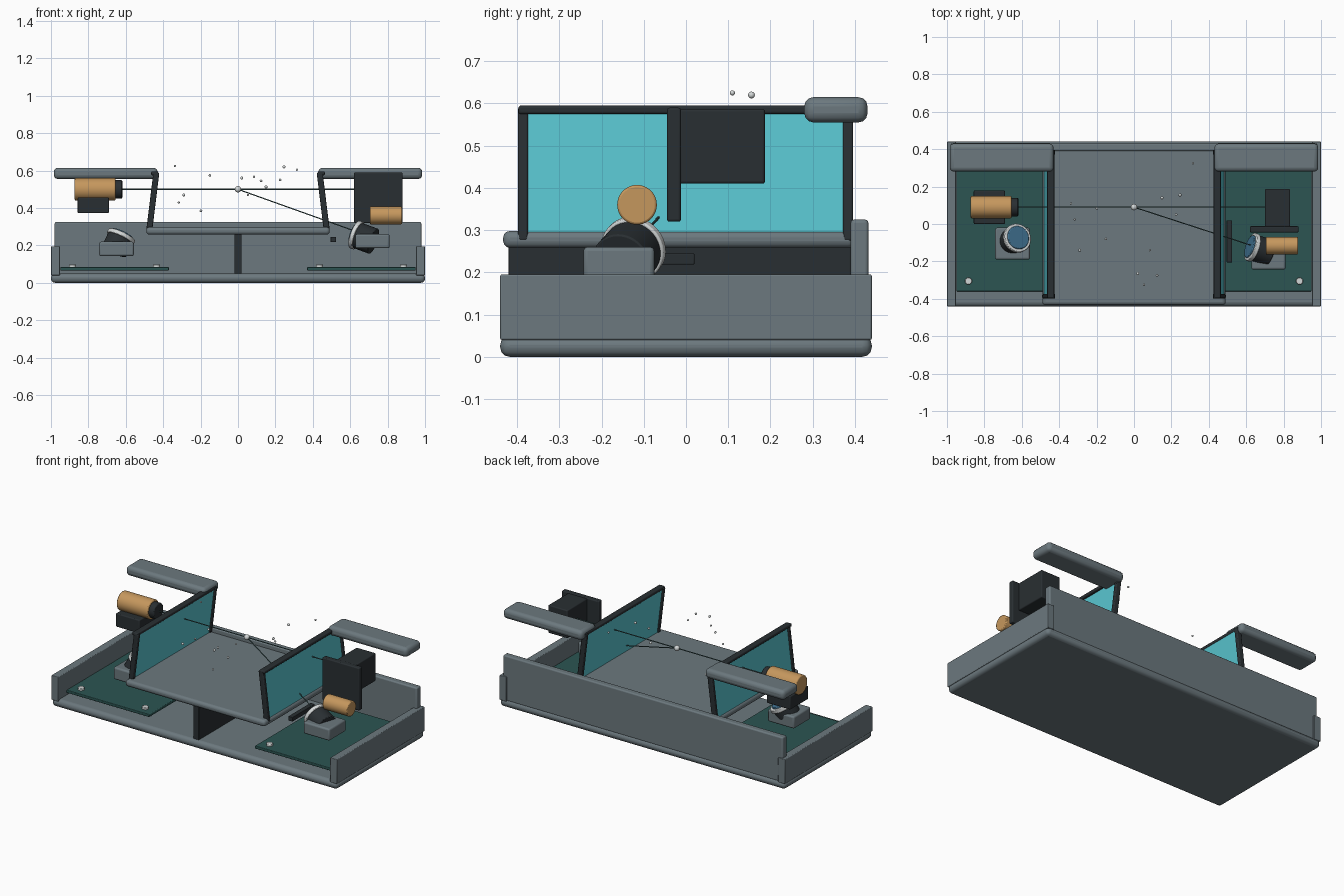
import bpy, math
from mathutils import Vector

if "Cube" in bpy.data.objects:
    bpy.data.objects.remove(bpy.data.objects["Cube"])


def mat(name, c):
    m = bpy.data.materials.new(name)
    m.diffuse_color = (*c, 1)
    m.use_nodes = True
    m.node_tree.nodes["Principled BSDF"].inputs["Base Color"].default_value = m.diffuse_color
    return m


SLATE = mat("slate", (0.15, 0.19, 0.21))
DARK = mat("charcoal", (0.022, 0.028, 0.032))
GREEN = mat("board_green", (0.025, 0.09, 0.085))
CYAN = mat("cyan_glass", (0.1, 0.56, 0.63))
COPPER = mat("copper", (0.56, 0.31, 0.11))
WHITE = mat("pale_metal", (0.65, 0.68, 0.68))
BLUE = mat("lens_blue", (0.05, 0.16, 0.27))
BEAM = mat("beam", (0.05, 0.11, 0.11))


def finish(o, name, m, bevel=0, seg=3):
    o.name = name
    o.data.materials.append(m)
    if bevel:
        b = o.modifiers.new("bevel", 'BEVEL')
        b.width, b.segments = bevel, seg
        b.limit_method = 'ANGLE'
    bpy.ops.object.shade_smooth_by_angle(angle=math.radians(35))
    return o


def box(name, x, y, z, m, bevel=0.006, tilt=0):
    size = [b - a for a, b in (x, y, z)]
    bpy.ops.mesh.primitive_cube_add(size=1, location=[(a + b) / 2 for a, b in (x, y, z)])
    o = bpy.context.object
    for v in o.data.vertices:
        v.co = [c * s for c, s in zip(v.co, size)]
    o.rotation_euler.y = tilt
    return finish(o, name, m, bevel)


def rod(name, a, b, r, m, bevel=0, n=40):
    a, b = Vector(a), Vector(b)
    bpy.ops.mesh.primitive_cylinder_add(vertices=n, radius=r, depth=(b - a).length,
                                        location=(a + b) / 2)
    o = bpy.context.object
    o.rotation_euler = (b - a).to_track_quat('Z', 'Y').to_euler()
    return finish(o, name, m, bevel, 2)


def ball(name, p, r, m):
    bpy.ops.mesh.primitive_uv_sphere_add(segments=16, ring_count=10, radius=r, location=p)
    return finish(bpy.context.object, name, m)


def collector(name, p, d, length=0.11):
    # tilted barrel with pale rim and blue lens
    p, d = Vector(p), Vector(d).normalized()
    end = p + d * length
    rod(name + "_barrel", p, end, 0.071, DARK, 0.004)
    rod(name + "_rim", end - d * 0.02, end + d * 0.004, 0.078, WHITE, 0.004)
    rod(name + "_lens", end, end + d * 0.012, 0.063, BLUE, 0.005)


# housing
box("base_plate", (-1, 1), (-.44, .44), (0, .05), SLATE, 0.022)
box("back_wall", (-.98, .98), (.39, .432), (.04, .325), SLATE, 0.008)
box("centre_divider", (-.02, .02), (-.42, .39), (.045, .265), DARK, 0.003)
box("sample_tray", (-.49, .49), (-.433, .40), (.258, .298), SLATE, 0.016)

# mirrored side parts
for s, side in ((-1, "left"), (1, "right")):
    def span(a, b):
        return tuple(sorted((s * a, s * b)))
    box(side + "_wall", span(.952, 1), (-.44, .44), (.04, .195), SLATE, 0.004)
    box(side + "_circuit_board", span(.37, .95), (-.36, .36), (.066, .084), GREEN, 0.004)
    for x in (.435, .885):
        for y in (-.305, .305):
            rod(side + "_screw", (s * x, y, .08), (s * x, y, .098), .019, WHITE, 0.003, 20)
    box(side + "_ledge", span(.43, .985), (.28, .43), (.555, .615), SLATE, 0.022)
    # leaning window with frame
    lean = -s * math.radians(7)
    box(side + "_window", span(.447, .465), (-.38, .38), (.275, .588), CYAN, 0.002, lean)
    for y in (-.386, .384):
        box(side + "_window_post", span(.44, .472), (y - .012, y + .012), (.272, .59), DARK, 0.005, lean)
    box(side + "_window_top_bar", span(.426, .464), (-.397, .397), (.575, .595), DARK, 0.006)

# left emitter and its mount
rod("emitter_body", (-.873, .09, .5), (-.655, .09, .5), .06, COPPER, 0.006)
rod("emitter_nozzle", (-.66, .09, .5), (-.618, .09, .5), .049, DARK, 0.006)
box("emitter_mount", (-.857, -.69), (0, .18), (.372, .457), DARK)

# left collector
box("left_collector_block", (-.742, -.557), (-.19, -.02), (.143, .22), SLATE, 0.01)
collector("left_collector", (-.662, -.095, .17), (.42, .22, .88), 0.095)

# right collector and copper tube
box("right_collector_block", (.627, .81), (-.243, -.075), (.185, .26), SLATE, 0.01)
collector("right_collector", (.725, -.155, .222), (-.9, .3, .33))
rod("detector_tube", (.705, -.116, .36), (.877, -.116, .36), .047, COPPER, 0.005)
box("slot_bar", (.495, .525), (-.205, .02), (.218, .245), DARK, 0.003)

# right beam stop
box("stop_plate", (.62, .88), (-.045, -.012), (.32, .59), DARK)
box("stop_box", (.70, .835), (-.015, .187), (.41, .587), DARK)

# beams and focus
rod("main_beam", (-.62, .09, .5), (.70, .09, .5), .003, BEAM, 0, 10)
rod("scatter_beam", (0, .09, .5), (.63, -.115, .275), .003, BEAM, 0, 10)
ball("focus_particle", (0, .09, .5), .017, WHITE)

# drifting particles
for i, p in enumerate([(-.337, .11, .625), (-.15, -.08, .575), (-.29, -.14, .47), (-.317, .025, .43),
                       (-.198, .083, .385), (.02, -.265, .56), (.085, -.14, .567), (.123, -.275, .545),
                       (.15, .14, .513), (.053, -.325, .47), (.225, .05, .55), (.246, .155, .62),
                       (.315, .325, .605)]):
    ball("particle", p, .006 + .001 * (i % 3), WHITE)
